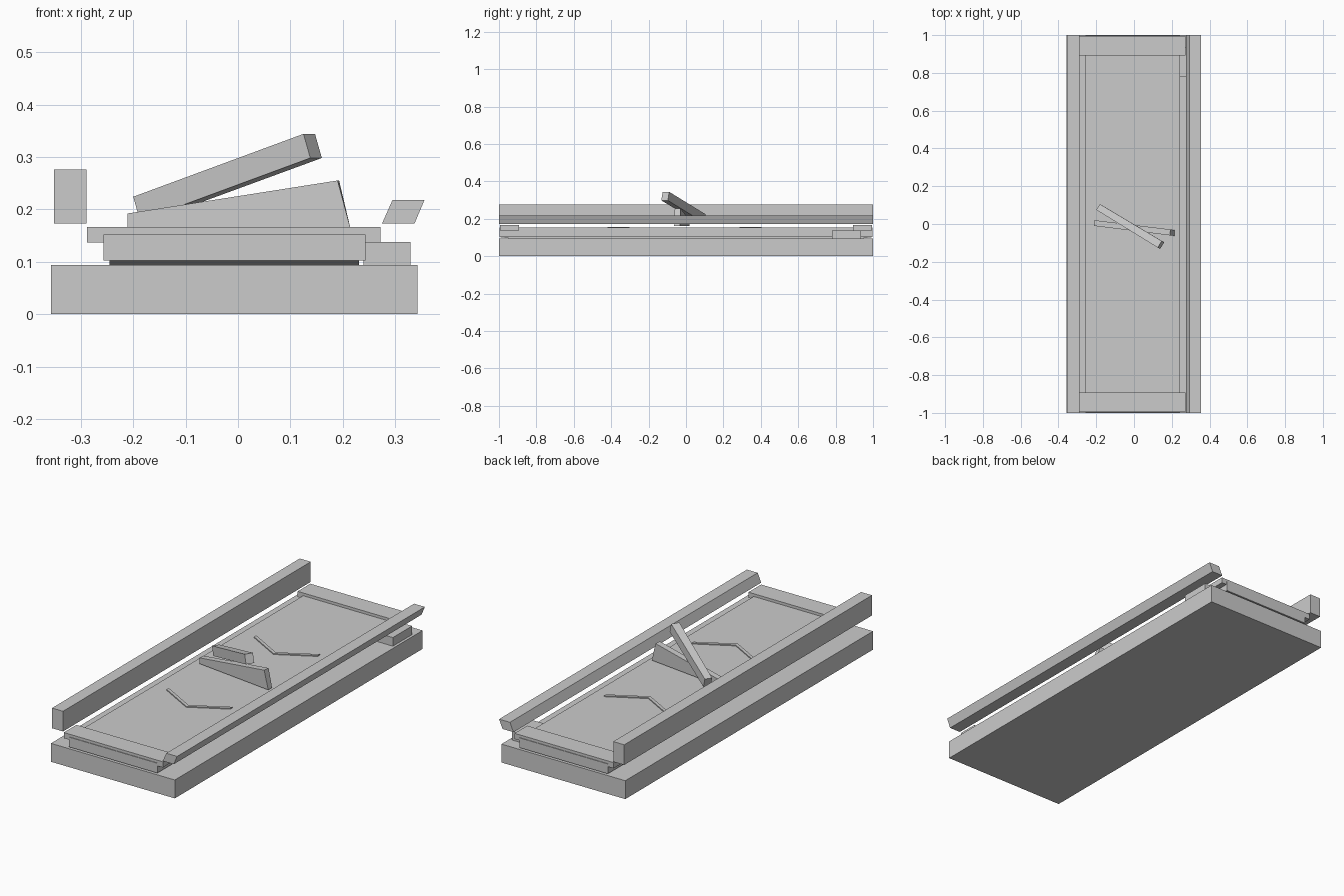
import bpy

if "Cube" in bpy.data.objects:
    bpy.data.objects.remove(bpy.data.objects["Cube"])


def mesh(name, verts, faces):
    me = bpy.data.meshes.new(name)
    me.from_pydata(verts, [], faces)
    ob = bpy.data.objects.new(name, me)
    bpy.context.collection.objects.link(ob)
    return ob


def prism(name, bottom, top):
    """Closed solid between two matching outlines (counter-clockwise from above)."""
    n = len(bottom)
    faces = [tuple(reversed(range(n))), tuple(range(n, 2 * n))]
    faces += [(i, (i + 1) % n, n + (i + 1) % n, n + i) for i in range(n)]
    return mesh(name, bottom + top, faces)


def rect(x0, x1, y0, y1, z):
    return [(x0, y0, z), (x1, y0, z), (x1, y1, z), (x0, y1, z)]


def box(name, x0, x1, y0, y1, z0, z1):
    return prism(name, rect(x0, x1, y0, y1, z0), rect(x0, x1, y0, y1, z1))


# Base slab, tapered spacer and tray
box("base", -0.357, 0.343, -1, 1, 0, 0.094)
prism("spacer", rect(-0.245, 0.231, -0.935, 0.935, 0.094),
      rect(-0.245, 0.231, -0.998, 0.998, 0.102))
box("tray", -0.257, 0.243, -0.998, 0.998, 0.102, 0.152)

# Bars across both ends
for label, s in (("front", -1), ("back", 1)):
    y0, y1 = sorted((s * 0.893, s * 0.995))
    box(label + "_end_bar", -0.288, 0.272, y0, y1, 0.137, 0.166)

# Side block
box("side_block", 0.24, 0.329, 0.78, 0.935, 0.094, 0.138)

# Floating side rails, the right one with a leaning section
box("left_rail", -0.351, -0.289, -1, 1, 0.173, 0.276)
prism("right_rail", rect(0.275, 0.337, -1, 1, 0.173),
      rect(0.295, 0.356, -1, 1, 0.218))

# Thin chevron strips on the tray
for label, yc in (("front", -0.41), ("back", 0.295)):
    w = 0.009
    path = [(-0.18, yc + 0.1), (0, yc), (0.18, yc + 0.1)]
    outline = [(x, y - w) for x, y in path] + [(x, y + w) for x, y in reversed(path)]
    prism(label + "_chevron", [(x, y, 0.148) for x, y in outline],
          [(x, y, 0.157) for x, y in outline])

# Lower wedge lying across the middle
prism("lower_wedge",
      [(-0.211, -0.01, 0.162), (0.215, -0.063, 0.162),
       (0.215, -0.032, 0.162), (-0.208, 0.02, 0.162)],
      [(-0.211, -0.01, 0.192), (0.19, -0.06, 0.255),
       (0.193, -0.029, 0.255), (-0.208, 0.02, 0.192)])

# Upper tilted bar crossing it
top = [(-0.2, 0.075, 0.224), (0.125, -0.125, 0.344),
       (0.147, -0.09, 0.344), (-0.18, 0.105, 0.224)]
prism("upper_bar", [(x + 0.013, y - 0.007, z - 0.046) for x, y, z in top], top)
